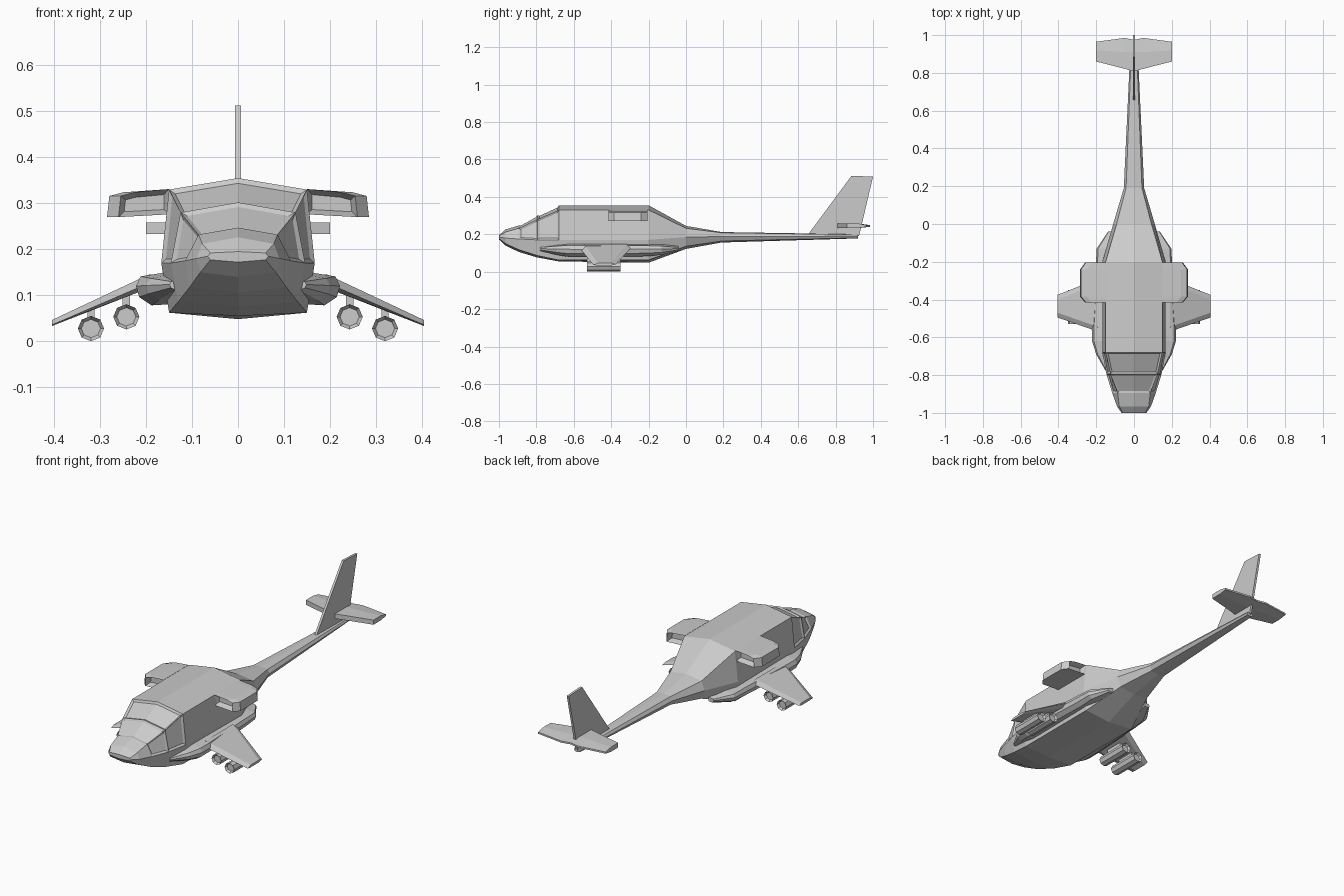
import bpy, bmesh, math
from mathutils import Vector

if "Cube" in bpy.data.objects:
    bpy.data.objects.remove(bpy.data.objects["Cube"])


def finish(bm, name, insets=()):
    """Insets are (face indices, thickness, depth) groups."""
    bm.normal_update()
    bmesh.ops.recalc_face_normals(bm, faces=bm.faces)
    bm.normal_update()
    bm.faces.ensure_lookup_table()
    groups = [([bm.faces[i] for i in ids], t, d) for ids, t, d in insets]
    for faces, t, d in groups:
        bmesh.ops.inset_region(bm, faces=faces, thickness=t, depth=d, use_even_offset=True)
    me = bpy.data.meshes.new(name)
    bm.to_mesh(me)
    bm.free()
    ob = bpy.data.objects.new(name, me)
    bpy.context.collection.objects.link(ob)
    return ob


def loft(name, rings, insets=()):
    """Skin closed rings of equal length and cap both ends."""
    bm = bmesh.new()
    vs = [[bm.verts.new(p) for p in r] for r in rings]
    n = len(rings[0])
    for a, b in zip(vs, vs[1:]):
        for j in range(n):
            bm.faces.new((a[j], a[(j + 1) % n], b[(j + 1) % n], b[j]))
    bm.faces.new(vs[0])
    bm.faces.new(vs[-1])
    return finish(bm, name, insets)


# Fuselage: y, top z, shoulder x/z, waist x/z, chine x/z, keel z
sections = [
    (-1.00, .195, .060, .192, .066, .185, .060, .177, .172),
    (-.965, .226, .078, .212, .090, .180, .082, .150, .140),
    (-.895, .247, .086, .232, .115, .175, .105, .118, .106),
    (-.795, .302, .125, .280, .146, .170, .130, .086, .076),
    (-.68, .355, .150, .330, .167, .170, .150, .062, .055),
    (-.20, .355, .150, .330, .167, .170, .150, .062, .048),
    (0.00, .245, .092, .232, .110, .185, .088, .136, .122),
    (0.19, .212, .042, .208, .054, .188, .042, .164, .156),
    (0.92, .200, .014, .198, .020, .190, .014, .181, .178),
]
rings = []
for y, tz, sx, sz, mx, mz, bx, bz, kz in sections:
    half = [(sx, sz), (mx, mz), (bx, bz)]
    prof = [(0, tz)] + half + [(0, kz)] + [(-x, z) for x, z in reversed(half)]
    rings.append([(x, y, z) for x, z in prof])
# Recessed glazing: lower and upper windscreen, then side windows
glass = [([16, 23], .010, -.006), ([24, 31], .010, -.008)]
glass += [([i], .010, -.007) for i in (17, 22, 25, 30)]
loft("fuselage", rings, glass)

# Tail fin
fin = [(.65, .195), (.885, .513), (1.0, .508), (.925, .19)]
loft("tail_fin", [[(x, y, z) for y, z in fin] for x in (-.006, .006)])

# Tailplane, thick at the front and thinner behind
rings = []
for x, y0, y1, y2 in [(-.2, .86, .92, .965), (-.05, .822, .91, .985), (0, .808, .91, .975),
                      (.05, .822, .91, .985), (.2, .86, .92, .965)]:
    rings.append([(x, y0, .233), (x, y0, .258), (x, y1, .258), (x, y2, .249),
                  (x, y2, .240), (x, y1, .233)])
loft("tailplane", rings)

for side, s in (("left", -1), ("right", 1)):
    # Engine pod with recessed intake and exhaust
    rings = []
    for y, d in [(-.415, .025), (-.385, 0), (-.24, 0), (-.205, .025)]:
        pod = [(.150, .331), (.250 - d, .324), (.280 - d, .316), (.285 - d, .270), (.150, .276)]
        rings.append([(s * x, y, z) for x, z in pod])
    loft(side + "_engine_pod", rings, [([15], .011, -.03), ([16], .011, -.03)])

    # Side sponson
    rings = []
    core = (.10, .125)
    shape = [(.12, .160), (.168, .148), (.212, .141), (.222, .120), (.215, .096),
             (.188, .078), (.12, .082)]
    for y, kx, kz in [(-.78, .40, .30), (-.69, .82, .75), (-.62, 1, 1), (-.55, 1, 1),
                      (-.22, .84, .9), (-.13, .80, .75), (-.04, .30, .3)]:
        rings.append([(s * (core[0] + (x - core[0]) * kx), y, core[1] + (z - core[1]) * kz)
                      for x, z in shape])
    loft(side + "_sponson", rings)

    # Drooping stub wing
    rings = []
    for x, y0, y1, zt, zb in [(.19, -.57, -.29, .147, .117), (.405, -.495, -.375, .046, .033)]:
        m = (zt + zb) / 2
        rings.append([(s * x, y0, m - .004), (s * x, y0 + .025, zt), (s * x, y1 - .025, zt),
                      (s * x, y1, m), (s * x, y1 - .025, zb), (s * x, y0 + .025, zb)])
    loft(side + "_wing", rings)

    # Rocket tubes with recessed ends, hung on short pylons
    for k, (x, z, top) in enumerate([(.243, .053, .110), (.320, .0275, .075)]):
        tube = [[(s * x + .0285 * math.cos(a), y, z + .0275 * math.sin(a))
                 for a in [i * math.tau / 8 for i in range(8)]] for y in (-.53, -.35)]
        loft(f"{side}_rocket_tube_{k + 1}", tube, [([8], .007, -.012), ([9], .007, -.012)])
        pylon = [[(s * (x + dx), y, h) for dx, y in
                  [(-.008, -.49), (.008, -.49), (.008, -.39), (-.008, -.39)]]
                 for h in (z + .015, top)]
        loft(f"{side}_pylon_{k + 1}", pylon)
